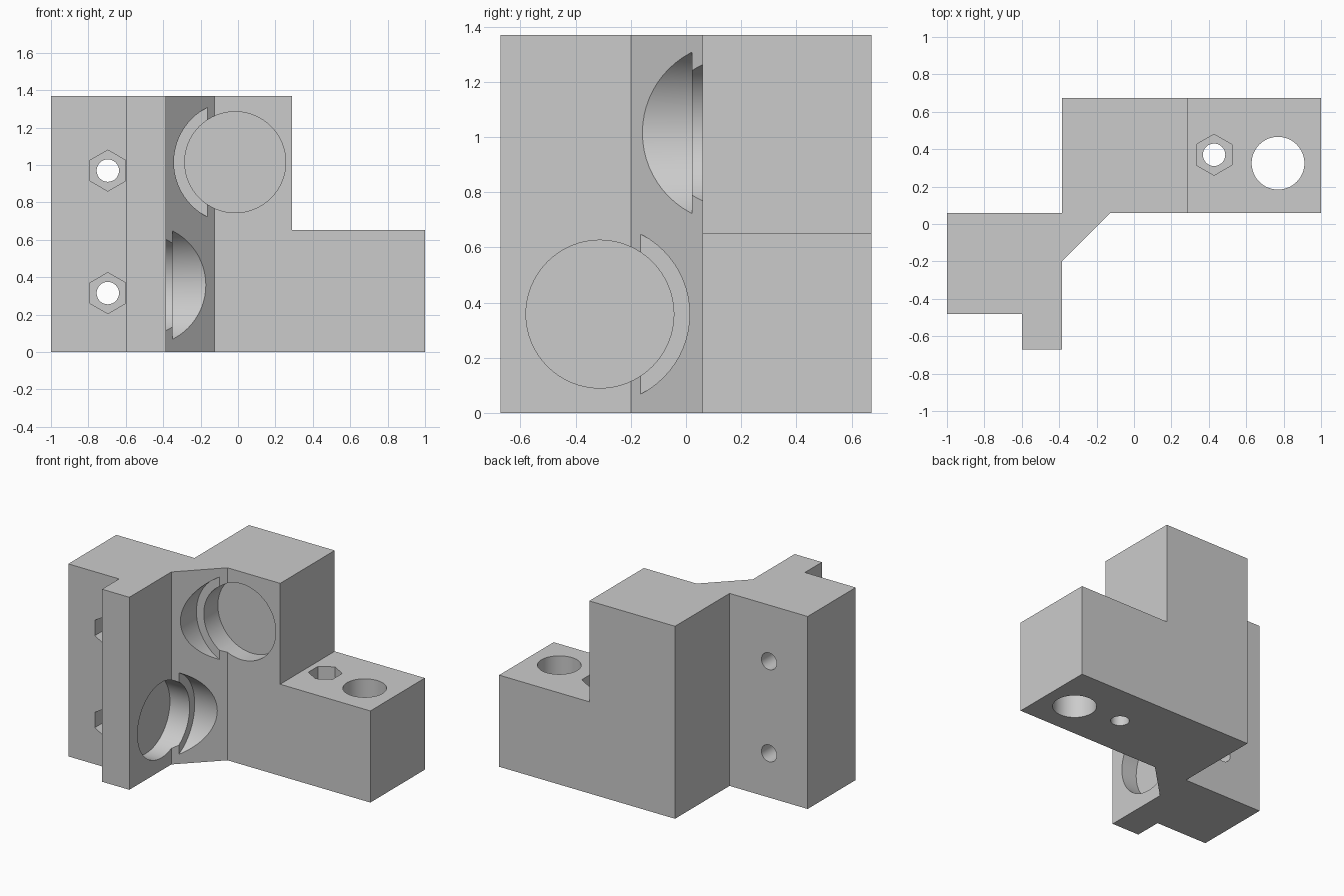
import bpy, bmesh, math
from mathutils import Matrix, Vector

if "Cube" in bpy.data.objects:
    bpy.data.objects.remove(bpy.data.objects["Cube"])

HEIGHT = 1.37
grey = bpy.data.materials.new("plain grey")
grey.diffuse_color = (0.6, 0.6, 0.6, 1)
grey.use_nodes = True
grey.node_tree.nodes["Principled BSDF"].inputs["Base Color"].default_value = grey.diffuse_color


def new_object(name, bm):
    bmesh.ops.recalc_face_normals(bm, faces=bm.faces)
    mesh = bpy.data.meshes.new(name)
    bm.to_mesh(mesh)
    bm.free()
    obj = bpy.data.objects.new(name, mesh)
    bpy.context.collection.objects.link(obj)
    return obj


def prism(name, outline, z0, z1):
    bm = bmesh.new()
    face = bm.faces.new([bm.verts.new((x, y, z0)) for x, y in outline])
    ext = bmesh.ops.extrude_face_region(bm, geom=[face])
    verts = [v for v in ext["geom"] if isinstance(v, bmesh.types.BMVert)]
    bmesh.ops.translate(bm, verts=verts, vec=(0, 0, z1 - z0))
    return new_object(name, bm)


def rod(name, start, end, radius, sides=64, turn=0.0):
    """Closed cylinder (or hexagon) running between two points."""
    a, b = Vector(start), Vector(end)
    rot = (b - a).to_track_quat('Z', 'Y').to_matrix().to_4x4()
    bm = bmesh.new()
    bmesh.ops.create_cone(bm, cap_ends=True, segments=sides, radius1=radius,
                          radius2=radius, depth=(b - a).length,
                          matrix=Matrix.Translation((a + b) / 2) @ rot
                          @ Matrix.Rotation(turn, 4, 'Z'))
    return new_object(name, bm)


# Main block with side arm, front tab and diagonal web
body = prism("bracket_body", [
    (-1, 0.06), (-1, -0.48), (-0.6, -0.48), (-0.6, -0.672), (-0.385, -0.672),
    (-0.385, -0.2), (-0.125, 0.06), (1, 0.06), (1, 0.673), (-0.385, 0.673),
    (-0.385, 0.06)], 0, HEIGHT)
body.data.materials.append(grey)

cutters = []
# Step that lowers the right end
cutters.append(prism("step_cutter", [(0.29, -0.2), (1.2, -0.2), (1.2, 0.9), (0.29, 0.9)],
                     0.652, HEIGHT + 0.2))

# Round pockets with wider clearance through the diagonal web
cutters += [
    rod("upper_pocket_cutter", (-0.015, -0.3, 1.015), (-0.015, 0.18, 1.015), 0.27),
    rod("upper_clearance_cutter", (-0.015, -0.4, 1.015), (-0.015, 0.022, 1.015), 0.328),
    rod("lower_pocket_cutter", (0, -0.312, 0.358), (-0.505, -0.312, 0.358), 0.268),
    rod("lower_clearance_cutter", (0.2, -0.312, 0.358), (-0.35, -0.312, 0.358), 0.325),
]

# Bolt holes with hexagonal nut recesses in the side arm
HEX = 0.095 / math.cos(math.pi / 6)
for z in (0.315, 0.97):
    cutters.append(rod("arm_bolt_cutter", (-0.696, -0.6, z), (-0.696, 0.2, z), 0.06, 32))
    hexagon = rod("arm_nut_cutter", (-0.696, -0.6, z), (-0.696, -0.33, z), HEX, 6)
    # Points of the hexagon face up and down
    if max(v.co.z for v in hexagon.data.vertices) - z < HEX - 0.005:
        hexagon.data.transform(Matrix.Translation((-0.696, 0, z))
                               @ Matrix.Rotation(math.pi / 6, 4, 'Y')
                               @ Matrix.Translation((0.696, 0, -z)))
    cutters.append(hexagon)

# Bolt hole, nut recess and large bore in the low end
cutters.append(rod("end_bolt_cutter", (0.428, 0.37, -0.1), (0.428, 0.37, 0.8), 0.06, 32))
hexagon = rod("end_nut_cutter", (0.428, 0.37, 0.5), (0.428, 0.37, 0.8), HEX, 6)
if max(v.co.y for v in hexagon.data.vertices) - 0.37 < HEX - 0.005:
    hexagon.data.transform(Matrix.Translation((0.428, 0.37, 0))
                           @ Matrix.Rotation(math.pi / 6, 4, 'Z')
                           @ Matrix.Translation((-0.428, -0.37, 0)))
cutters.append(hexagon)
cutters.append(rod("bore_cutter", (0.77, 0.325, -0.1), (0.77, 0.325, 0.8), 0.141))

# Cut everything out of the body
bpy.context.view_layer.objects.active = body
for cutter in cutters:
    cutter.hide_render = True
    mod = body.modifiers.new(cutter.name, 'BOOLEAN')
    mod.operation = 'DIFFERENCE'
    mod.solver = 'EXACT'
    mod.object = cutter
    bpy.ops.object.modifier_apply(modifier=mod.name)
    bpy.data.objects.remove(cutter)

body.select_set(True)
bpy.ops.object.shade_smooth_by_angle(angle=math.radians(30))
